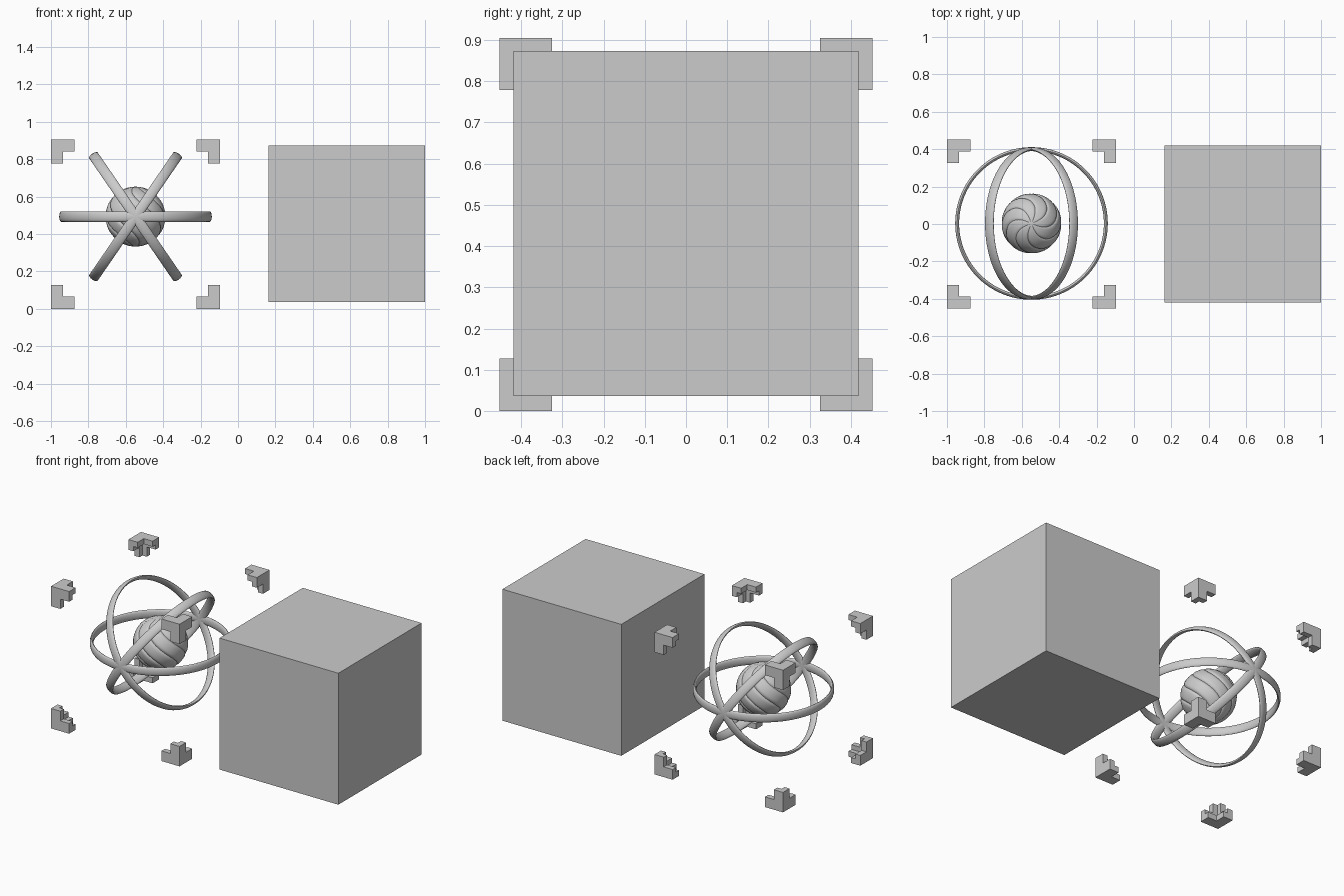
import bpy, bmesh, math
from mathutils import Matrix, Vector

if "Cube" in bpy.data.objects:
    bpy.data.objects.remove(bpy.data.objects["Cube"])

HALF = 0.4525                      # half size of the corner frame
FRAME_C = Vector((-0.5475, 0, HALF))
CORE_C = Vector((-0.548, 0.003, 0.493))


def finish(name, bm, smooth=None):
    bmesh.ops.recalc_face_normals(bm, faces=bm.faces[:])
    me = bpy.data.meshes.new(name)
    bm.to_mesh(me)
    bm.free()
    ob = bpy.data.objects.new(name, me)
    bpy.context.collection.objects.link(ob)
    if smooth is not None:
        bpy.ops.object.select_all(action='DESELECT')
        ob.select_set(True)
        bpy.context.view_layer.objects.active = ob
        bpy.ops.object.shade_smooth_by_angle(angle=math.radians(smooth))
    return ob


# Plain solid cube
bm = bmesh.new()
bmesh.ops.create_cube(bm, size=0.837)
bmesh.ops.translate(bm, verts=bm.verts[:], vec=(0.5815, 0, 0.4545))
finish("solid_cube", bm)


# Corner bracket: three thin L plates meeting at an outer corner
def bracket(name, signs):
    cuts = (0, 0.035, 0.065, 0.127)

    def filled(c):
        if min(c) < 0 or max(c) > 2:
            return False
        return 0 in c and list(c).count(2) < 2 or sorted(c) == [0, 0, 2]

    bm = bmesh.new()
    for i in range(3):
        for j in range(3):
            for k in range(3):
                c = (i, j, k)
                if not filled(c):
                    continue
                for ax in range(3):
                    for d in (0, 1):
                        n = list(c)
                        n[ax] += 2 * d - 1
                        if filled(tuple(n)):
                            continue
                        vs = []
                        for a, b in ((0, 0), (1, 0), (1, 1), (0, 1)):
                            p = list(c)
                            p[ax] += d
                            p[(ax + 1) % 3] += a
                            p[(ax + 2) % 3] += b
                            vs.append(bm.verts.new(
                                [s * (HALF - cuts[q]) for s, q in zip(signs, p)]))
                        bm.faces.new(vs)
    bmesh.ops.remove_doubles(bm, verts=bm.verts[:], dist=1e-5)
    bmesh.ops.recalc_face_normals(bm, faces=bm.faces[:])
    bmesh.ops.dissolve_limit(bm, angle_limit=0.01, verts=bm.verts[:], edges=bm.edges[:])
    bmesh.ops.translate(bm, verts=bm.verts[:], vec=FRAME_C)
    finish(name, bm)


for sx in (-1, 1):
    for sy in (-1, 1):
        for sz in (-1, 1):
            bracket("corner_bracket_%s_%s_%s" % (
                "left" if sx < 0 else "right", "front" if sy < 0 else "back",
                "lower" if sz < 0 else "upper"), (sx, sy, sz))


# Closed or wrapped quad grid from a point function
def quad_grid(bm, nu, nv, fn):
    g = [[bm.verts.new(fn(u, v)) for v in range(nv)] for u in range(nu)]
    for u in range(nu):
        for v in range(nv):
            bm.faces.new((g[u][v], g[(u + 1) % nu][v],
                          g[(u + 1) % nu][(v + 1) % nv], g[u][(v + 1) % nv]))


# Three bands sharing the y axis, flat oval section
def ring(name, tilt):
    def pt(u, v):
        a, b = math.tau * u / 96, math.tau * v / 16
        r = 0.3975 + 0.0105 * math.cos(b)
        return (r * math.cos(a), r * math.sin(a), 0.0275 * math.sin(b))

    bm = bmesh.new()
    quad_grid(bm, 96, 16, pt)
    bmesh.ops.transform(bm, verts=bm.verts[:],
                        matrix=Matrix.Translation(CORE_C) @ Matrix.Rotation(math.radians(tilt), 4, 'Y'))
    finish(name, bm, 50)


for name, tilt in (("level_ring", 0), ("rising_ring", -55.5), ("falling_ring", 55.5)):
    ring(name, tilt)

# Core ball with eight twisted segments divided by creases
R, LOBES, SUB = 0.16, 8, 12
bm = bmesh.new()
bmesh.ops.create_uvsphere(bm, u_segments=LOBES * SUB, v_segments=40, radius=R)
for v in bm.verts:
    rho = math.hypot(v.co.x, v.co.y)
    if rho < 1e-5:
        continue
    phi = math.atan2(v.co.y, v.co.x)
    u = (phi * LOBES / math.tau) % 1.0
    dip = 1 - 0.05 * (1 - math.sin(math.pi * u)) ** 4 * (rho / R)
    phi -= 1.2 * v.co.z / R
    v.co = Vector((rho * math.cos(phi), rho * math.sin(phi), v.co.z)) * dip
bmesh.ops.translate(bm, verts=bm.verts[:], vec=CORE_C)
finish("swirled_core", bm, 30)
